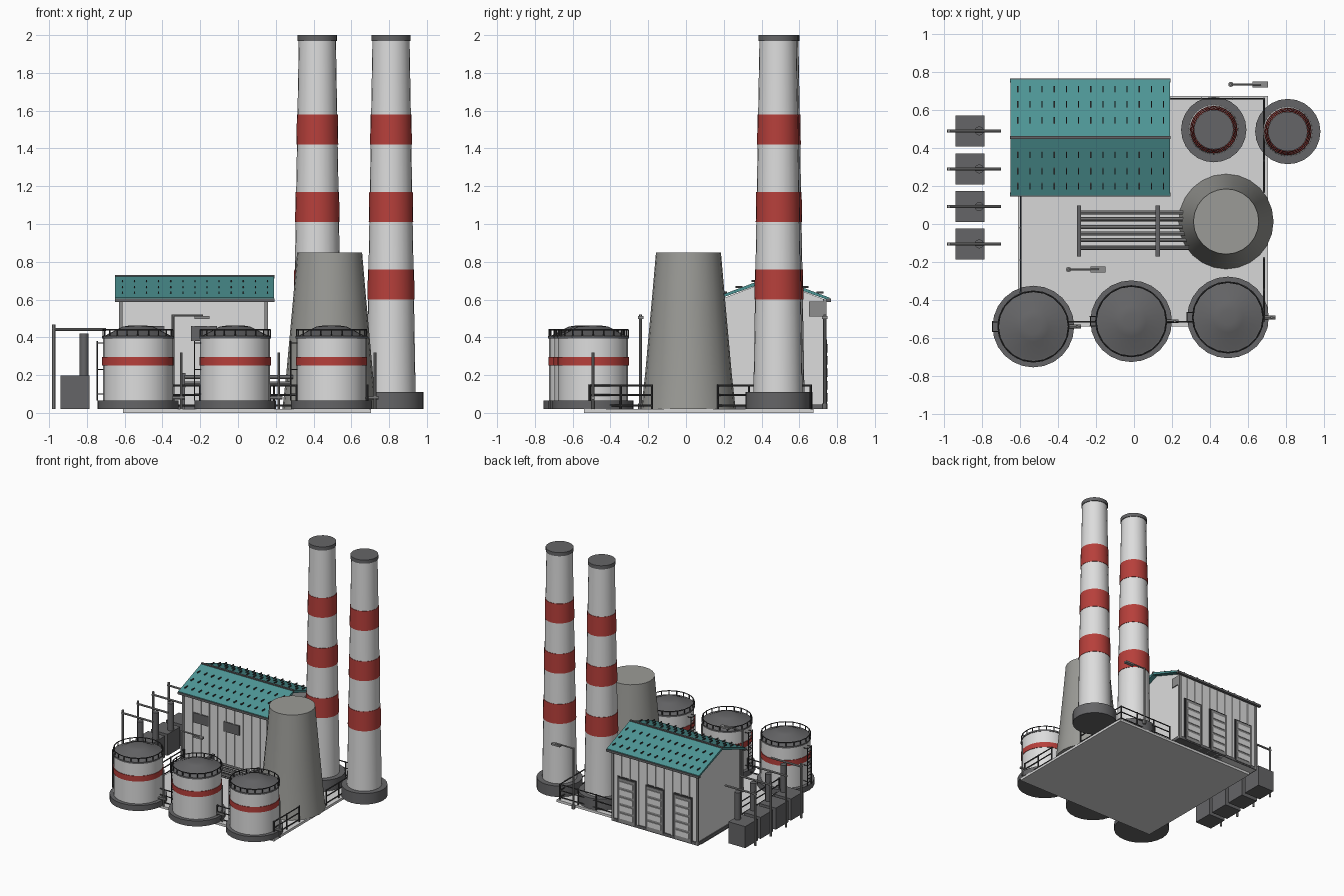
import bpy, bmesh, math
from mathutils import Matrix, Vector

cube = bpy.data.objects.get("Cube")
if cube:
    bpy.data.objects.remove(cube)


def material(name, *rgb):
    m = bpy.data.materials.new(name)
    m.use_nodes = True
    m.diffuse_color = (*rgb, 1)
    m.node_tree.nodes["Principled BSDF"].inputs["Base Color"].default_value = (*rgb, 1)
    return m


WHITE = material("pale grey paint", 0.72, 0.72, 0.72)
RED = material("signal red", 0.47, 0.05, 0.043)
DARK = material("dark grey metal", 0.13, 0.13, 0.135)
TRIM = material("charcoal trim", 0.05, 0.05, 0.052)
TEAL = material("teal roofing", 0.075, 0.3, 0.3)
STONE = material("warm grey concrete", 0.33, 0.33, 0.31)
SLAB = material("light concrete", 0.68, 0.68, 0.68)
STEEL = material("mid grey steel", 0.27, 0.27, 0.27)


class Part:
    """Collects simple solids into one named object."""

    def __init__(self, name):
        self.name, self.bm, self.mats = name, bmesh.new(), []

    def paint(self, faces, mat):
        if mat not in self.mats:
            self.mats.append(mat)
        for f in faces:
            f.material_index = self.mats.index(mat)

    def box(self, mat, x, y, z):
        lo, hi = Vector((x[0], y[0], z[0])), Vector((x[1], y[1], z[1]))
        m = Matrix.Translation((lo + hi) / 2) @ Matrix.Diagonal((*(hi - lo), 1))
        vs = bmesh.ops.create_cube(self.bm, size=1, matrix=m)["verts"]
        self.paint({f for v in vs for f in v.link_faces}, mat)

    def rod(self, mat, p, q, r, sides=8):
        p, q = Vector(p), Vector(q)
        d = q - p
        m = Matrix.Translation((p + q) / 2) @ d.to_track_quat("Z", "Y").to_matrix().to_4x4()
        vs = bmesh.ops.create_cone(self.bm, cap_ends=True, segments=sides, radius1=r,
                                   radius2=r, depth=d.length, matrix=m)["verts"]
        self.paint({f for v in vs for f in v.link_faces}, mat)

    def lathe(self, mat, x, y, profile, sides=24):
        """Closed solid turned from (radius, height) points, bottom to top."""
        rings = []
        for r, z in profile:
            rings.append([self.bm.verts.new((x + r * math.cos(a), y + r * math.sin(a), z))
                          for a in (math.tau * i / sides for i in range(sides))])
        faces = [self.bm.faces.new(rings[0][::-1]), self.bm.faces.new(rings[-1])]
        for a, b in zip(rings, rings[1:]):
            for i in range(sides):
                j = (i + 1) % sides
                faces.append(self.bm.faces.new((a[i], a[j], b[j], b[i])))
        self.paint(faces, mat)

    def prism(self, mat, x0, x1, outline):
        """Outline of (y, z) points extruded along x."""
        a = [self.bm.verts.new((x0, y, z)) for y, z in outline]
        b = [self.bm.verts.new((x1, y, z)) for y, z in outline]
        faces = [self.bm.faces.new(a[::-1]), self.bm.faces.new(b)]
        for i in range(len(a)):
            j = (i + 1) % len(a)
            faces.append(self.bm.faces.new((a[i], a[j], b[j], b[i])))
        self.paint(faces, mat)

    def done(self):
        bmesh.ops.recalc_face_normals(self.bm, faces=self.bm.faces)
        for f in self.bm.faces:
            f.smooth = True
        for e in self.bm.edges:
            e.smooth = e.calc_face_angle(0) < 0.6
        me = bpy.data.meshes.new(self.name)
        self.bm.to_mesh(me)
        self.bm.free()
        for m in self.mats:
            me.materials.append(m)
        bpy.context.collection.objects.link(bpy.data.objects.new(self.name, me))


# Ground slab
p = Part("ground_slab")
p.box(SLAB, (-0.61, 0.705), (-0.54, 0.675), (0, 0.02))
p.done()

# Cooling tower with a gently curved flank
p = Part("cooling_tower")
p.lathe(STONE, 0.485, 0.013, [(0.25, 0.02), (0.23, 0.2), (0.212, 0.4), (0.192, 0.62), (0.172, 0.85)])
p.done()

# Striped chimneys
for n, (x, y) in enumerate([(0.42, 0.497), (0.81, 0.487)], 1):
    p = Part(f"chimney_{n}")
    radius = lambda z: 0.132 - 0.017 * z
    p.lathe(DARK, x, y, [(0.172, 0.02), (0.172, 0.11)])
    p.lathe(WHITE, x, y, [(radius(0.11), 0.11), (radius(1.97), 1.97)])
    for z in (0.6, 1.01, 1.42):
        p.lathe(RED, x, y, [(radius(z) + 0.003, z), (radius(z + 0.16) + 0.003, z + 0.16)])
    p.lathe(DARK, x, y, [(0.104, 1.97), (0.104, 2.0)])
    p.done()

# Storage tanks with roof railing, ladder and standpipe
for n, (x, y) in enumerate([(-0.53, -0.54), (-0.015, -0.512), (0.495, -0.492)], 1):
    p = Part(f"storage_tank_{n}")
    p.lathe(DARK, x, y, [(0.215, 0.02), (0.215, 0.065)])
    p.lathe(WHITE, x, y, [(0.185, 0.065), (0.185, 0.4)])
    p.lathe(RED, x, y, [(0.189, 0.25), (0.189, 0.295)])
    p.lathe(DARK, x, y, [(0.19, 0.395), (0.19, 0.408), (0.172, 0.41), (0.08, 0.457), (0.04, 0.463)])
    hoop = [Vector((x + 0.185 * math.cos(a), y + 0.185 * math.sin(a), 0.44))
            for a in (math.tau * i / 20 for i in range(20))]
    for i, v in enumerate(hoop):
        p.rod(TRIM, v, hoop[i - 1], 0.004, 6)
        p.rod(TRIM, v, (v.x, v.y, 0.4), 0.004, 6)
    for dy in (-0.025, 0.025):
        p.rod(TRIM, (x - 0.215, y + dy, 0.065), (x - 0.215, y + dy, 0.38), 0.004, 6)
    for i in range(11):
        z = 0.09 + i * 0.028
        p.rod(TRIM, (x - 0.215, y - 0.025, z), (x - 0.215, y + 0.025, z), 0.003, 6)
    for z in (0.1, 0.23, 0.37):
        for dy in (-0.025, 0.025):
            p.rod(TRIM, (x - 0.215, y + dy, z), (x - 0.18, y + dy, z), 0.003, 6)
    p.rod(STEEL, (x + 0.23, y, 0.02), (x + 0.23, y, 0.32), 0.007)
    p.rod(STEEL, (x + 0.17, y, 0.08), (x + 0.25, y, 0.08), 0.01)
    p.done()

# Hall walls: gabled body, ribs, plinth and corner posts
X0, X1, Y0, Y1, RIDGE = -0.62, 0.15, 0.18, 0.735, 0.455
p = Part("hall_walls")
p.prism(WHITE, X0, X1, [(Y0, 0.02), (Y1, 0.02), (Y1, 0.6), (RIDGE, 0.705), (Y0, 0.6)])
p.box(DARK, (X0 - 0.008, X1 + 0.008), (Y0 - 0.008, Y1 + 0.008), (0.02, 0.045))
for i in range(1, 10):
    x = X0 + i * (X1 - X0) / 10
    p.box(WHITE, (x - 0.006, x + 0.006), (Y0 - 0.007, Y1 + 0.007), (0.02, 0.59))
for x in (X0, X1):
    for y in (Y0, Y1):
        p.box(STEEL, (x - 0.009, x + 0.009), (y - 0.009, y + 0.009), (0.02, 0.6))
p.box(STEEL, (X1, X1 + 0.008), (0.65, 0.725), (0.51, 0.59))
p.done()

# Hall windows
p = Part("hall_windows")
for x in (-0.46, -0.18):
    p.box(DARK, (x - 0.07, x + 0.07), (Y0 - 0.009, Y0 + 0.01), (0.38, 0.46))
p.done()

# Louvred doors on the rear wall
p = Part("louvred_doors")
for x in (-0.49, -0.235, 0.02):
    p.box(TRIM, (x - 0.085, x + 0.085), (Y1, Y1 + 0.009), (0.03, 0.4))
    p.box(STEEL, (x - 0.073, x + 0.073), (Y1, Y1 + 0.012), (0.03, 0.388))
    for i in range(5):
        z = 0.06 + i * 0.065
        p.box(WHITE, (x - 0.06, x + 0.06), (Y1, Y1 + 0.017), (z, z + 0.045))
p.done()

# Hall roof with eaves, ridge cap and rows of snow guards
p = Part("hall_roof")
p.prism(TEAL, -0.65, 0.19, [(0.15, 0.595), (RIDGE, 0.705), (0.76, 0.595),
                           (0.76, 0.61), (RIDGE, 0.725), (0.15, 0.61)])
for y in (0.145, 0.745):
    p.box(DARK, (-0.652, 0.192), (y, y + 0.022), (0.588, 0.606))
p.box(DARK, (-0.652, 0.192), (RIDGE - 0.008, RIDGE + 0.008), (0.712, 0.73))
for i in range(13):
    x = -0.612 + i * 0.064
    for d in (0.09, 0.175, 0.255):
        z = 0.725 - d * 0.377
        for s in (-1, 1):
            y = RIDGE + s * d
            p.box(TRIM, (x - 0.003, x + 0.003), (y - 0.018, y + 0.018), (z + 0.003, z + 0.013))
p.done()

# Transformers, each with a bushing and an overhead gantry
for n, y in enumerate([0.49, 0.29, 0.092, -0.105], 1):
    p = Part(f"transformer_{n}")
    p.box(DARK, (-0.94, -0.787), (y - 0.082, y + 0.082), (0.02, 0.197))
    p.rod(DARK, (-0.815, y, 0.19), (-0.815, y, 0.42), 0.024, 12)
    p.rod(STEEL, (-0.975, y, 0.02), (-0.975, y, 0.467), 0.009)
    p.rod(STEEL, (-0.985, y, 0.442), (-0.7, y, 0.442), 0.008)
    p.done()

# Pipe rack running into the tower
p = Part("pipe_rack")
for i, y in enumerate((0.06, 0.025, -0.015, -0.05, -0.085, -0.125)):
    z = 0.19 if i % 2 else 0.155
    p.rod(STEEL, (-0.3, y, z), (0.29, y, z), 0.011)
for x in (-0.29, 0.125):
    for z in (0.135, 0.2):
        p.box(DARK, (x - 0.011, x + 0.011), (-0.17, 0.097), (z, z + 0.012))
    for y in (-0.16, 0.087):
        p.box(DARK, (x - 0.01, x + 0.01), (y - 0.01, y + 0.01), (0.02, 0.21))
p.done()

# Perimeter railing
p = Part("perimeter_railing")
runs = [((0.685, -0.51), (0.685, -0.18)), ((0.685, 0.17), (0.685, 0.66)),
        ((0.685, 0.66), (0.19, 0.66)), ((-0.597, 0.15), (-0.597, -0.36)),
        ((-0.36, -0.515), (-0.2, -0.515)), ((0.17, -0.515), (0.31, -0.515))]
for a, b in runs:
    a, b = Vector((*a, 0)), Vector((*b, 0))
    for z in (0.04, 0.095, 0.145):
        p.rod(TRIM, a + Vector((0, 0, z)), b + Vector((0, 0, z)), 0.005, 6)
    count = max(1, round((b - a).length / 0.16))
    for i in range(count + 1):
        c = a.lerp(b, i / count)
        p.rod(TRIM, c + Vector((0, 0, 0.02)), c + Vector((0, 0, 0.15)), 0.006, 6)
p.done()

# Lamp posts
for n, (x, y) in enumerate([(-0.345, -0.24), (0.51, 0.735)], 1):
    p = Part(f"lamp_post_{n}")
    p.rod(STEEL, (x, y, 0.02), (x, y, 0.52), 0.008)
    p.lathe(STEEL, x, y, [(0.014, 0.02), (0.014, 0.05)], 8)
    p.rod(STEEL, (x, y, 0.515), (x + 0.16, y, 0.515), 0.006)
    p.box(STEEL, (x + 0.115, x + 0.195), (y - 0.015, y + 0.015), (0.498, 0.512))
    p.done()
